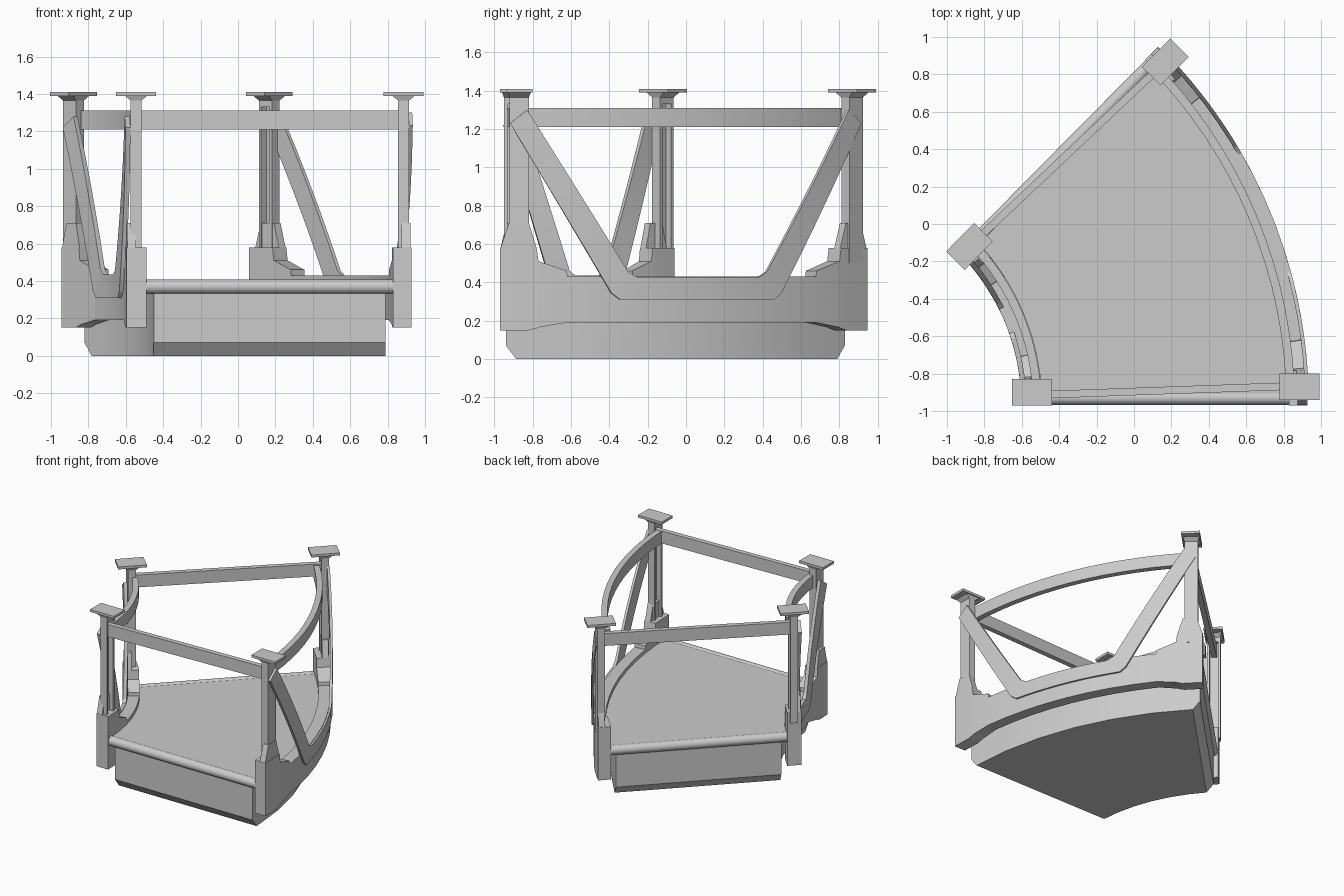
import bpy, bmesh
from math import sin, cos, asin, radians, degrees, pi

if "Cube" in bpy.data.objects:
    bpy.data.objects.remove(bpy.data.objects["Cube"])

CX, CY = -1.77, -0.97      # centre of the bend
A = 45.3                   # bend angle in degrees


def pol(a, r, z):
    t = radians(a)
    return (CX + r * cos(t), CY + r * sin(t), z)


def end(back, u, d, z):
    """Point u along an end line, d inward from it."""
    x, y = u, d
    if back:
        t = radians(A)
        x, y = u * cos(t) + d * sin(t), u * sin(t) - d * cos(t)
    return (CX + x, CY + y, z)


def loft(name, sections, smooth=False):
    bm = bmesh.new()
    rings = [[bm.verts.new(p) for p in s] for s in sections]
    n = len(rings[0])
    for a, b in zip(rings, rings[1:]):
        for i in range(n):
            j = (i + 1) % n
            bm.faces.new((a[i], a[j], b[j], b[i]))
    bm.faces.new(rings[0][::-1])
    bm.faces.new(rings[-1])
    bmesh.ops.recalc_face_normals(bm, faces=bm.faces)
    me = bpy.data.meshes.new(name)
    bm.to_mesh(me)
    bm.free()
    ob = bpy.data.objects.new(name, me)
    bpy.context.collection.objects.link(ob)
    if smooth:
        bpy.ops.object.select_all(action='DESELECT')
        ob.select_set(True)
        bpy.context.view_layer.objects.active = ob
        bpy.ops.object.shade_smooth_by_angle(angle=radians(30))
    return ob


def arc_bar(name, stations, smooth=True):
    """stations: (angle, r0, r1, z0, z1)"""
    return loft(name, [[pol(a, r0, z0), pol(a, r1, z0), pol(a, r1, z1), pol(a, r0, z1)]
                       for a, r0, r1, z0, z1 in stations], smooth)


def sector(name, r0, r1, levels, n):
    """Plan-view wedge stacked through (z, end inset) levels."""
    secs = []
    for z, d in levels:
        ring = []
        for r, rev in ((r0, False), (r1, True)):
            e = degrees(asin(d / r))
            pts = [pol(e + (A - 2 * e) * i / n, r, z) for i in range(n + 1)]
            ring += pts[::-1] if rev else pts
        secs.append(ring)
    return loft(name, secs, True)


def block(name, back, levels):
    """levels: (z, u0, u1, d0, d1)"""
    return loft(name, [[end(back, u0, d0, z), end(back, u1, d0, z),
                        end(back, u1, d1, z), end(back, u0, d1, z)]
                       for z, u0, u1, d0, d1 in levels])


def lerp_path(pts, n):
    out = []
    for p, q in zip(pts, pts[1:]):
        out += [tuple(a + (b - a) * i / n for a, b in zip(p, q)) for i in range(n)]
    return out + [pts[-1]]


# Undercarriage and floor
sector("undercarriage", 1.32, 2.56, [(0, .085), (.07, .03), (.36, .03)], 6)
sector("floor", 1.26, 2.62, [(.33, .035), (.40, .035)], 16)

# Rounded sills at both ends of the floor
for back, nm in ((False, "front_sill"), (True, "back_sill")):
    loft(nm, [[end(back, u, .04 + .037 * cos(k * pi / 8), .37 + .038 * sin(k * pi / 8))
               for k in range(16)] for u in (1.25, 2.61)], True)

# Curved side beams with stepped brackets at their ends
for nm, r0, r1, scale, n in (("outer", 2.60, 2.69, 1.0, 8), ("inner", 1.19, 1.28, .75, 5)):
    k = degrees(scale / (r1 if nm == "outer" else r0))
    half = [(0, .15, .58), (.15, .15, .58), (.19, .16, .58), (.20, .165, .51),
            (.35, .19, .46), (.352, .19, .43)]
    st = []
    for s, zb, zt in half:
        g = .008 if s < .3 else 0
        ri, ro = (r0, r1 + g) if nm == "outer" else (r0 - g * 2, r1)
        st.append((s * k, ri, ro, zb, zt))
    a0 = st[-1][0]
    mid = [(a0 + (A - 2 * a0) * i / n, r0, r1, .19, .43) for i in range(1, n)]
    arc_bar(nm + "_side_beam", st + mid + [(A - q[0],) + q[1:] for q in st[::-1]])
    # Tall thin fins behind the posts
    f0, f1 = (2.645, 2.692) if nm == "outer" else (1.178, 1.225)
    fin = [(s * k, f0, f1, .5, z) for s, z in ((.003, .58), (.045, .71), (.15, .71), (.19, .58))]
    arc_bar(nm + "_front_fin", fin, False)
    arc_bar(nm + "_back_fin", [(A - q[0],) + q[1:] for q in fin], False)

# Curved top rails
for nm, r0, r1, e in (("outer", 2.585, 2.63, 2.8), ("inner", 1.23, 1.275, 4.5)):
    arc_bar(nm + "_top_rail", [(e + (A - 2 * e) * i / 14, r0, r1, 1.21, 1.31) for i in range(15)])

# U-shaped braces: (lower-edge angle, z, upper-edge angle, z)
for nm, r0, r1, leg in (
        ("outer", 2.685, 2.705, [(1.1, 1.23, 3.0, 1.30), (12.4, .345, 14.3, .455), (13.4, .31, 15.4, .425)]),
        ("inner", 1.168, 1.195, [(.8, 1.22, 5.0, 1.28), (13.6, .345, 17.7, .46), (15.2, .31, 19.2, .435)])):
    path = leg + [(A - a, z, A - b, w) for a, z, b, w in leg[::-1]]
    loft(nm + "_brace", [[pol(a, r0, z), pol(a, r1, z), pol(b, r1, w), pol(b, r0, w)]
                         for a, z, b, w in lerp_path(path, 5)], True)

# Channel posts with flared heads and cap plates: (back, u, d, outward side)
posts = {"front_inner_post": (False, 1.225, .07, -1), "front_outer_post": (False, 2.655, .10, 1),
         "back_inner_post": (True, 1.23, .035, -1), "back_outer_post": (True, 2.668, .085, 1)}
for nm, (b, u, d, o) in posts.items():
    w, h, t = .029, .05, .018
    web = sorted((u + o * w, u + o * (w - t)))
    block(nm + "_web", b, [(z, *web, d - h, d + h) for z in (.5, 1.38)])
    for side, d0 in (("near", d - h), ("far", d + h - t)):
        block(nm + "_" + side + "_flange", b, [(z, u - w, u + w, d0, d0 + t) for z in (.5, 1.36)])
    block(nm + "_head", b, [(1.33, u - w, u + w, d - h, d + h),
                            (1.365, u - w, u + w, d - h, d + h),
                            (1.39, u - .06, u + .06, d - .06, d + .06)])
    block(nm + "_cap", b, [(z, u - .107, u + .107, d - .07, d + .07) for z in (1.39, 1.41)])

# Straight top rails across each end
for b, nm, d0, d1 in ((False, "front", .055, .105), (True, "back", .035, .085)):
    loft(nm + "_top_rail", [[end(b, u, d - .02, 1.21), end(b, u, d + .02, 1.21),
                             end(b, u, d + .02, 1.31), end(b, u, d - .02, 1.31)]
                            for u, d in ((1.23, d0), (2.65, d1))])
